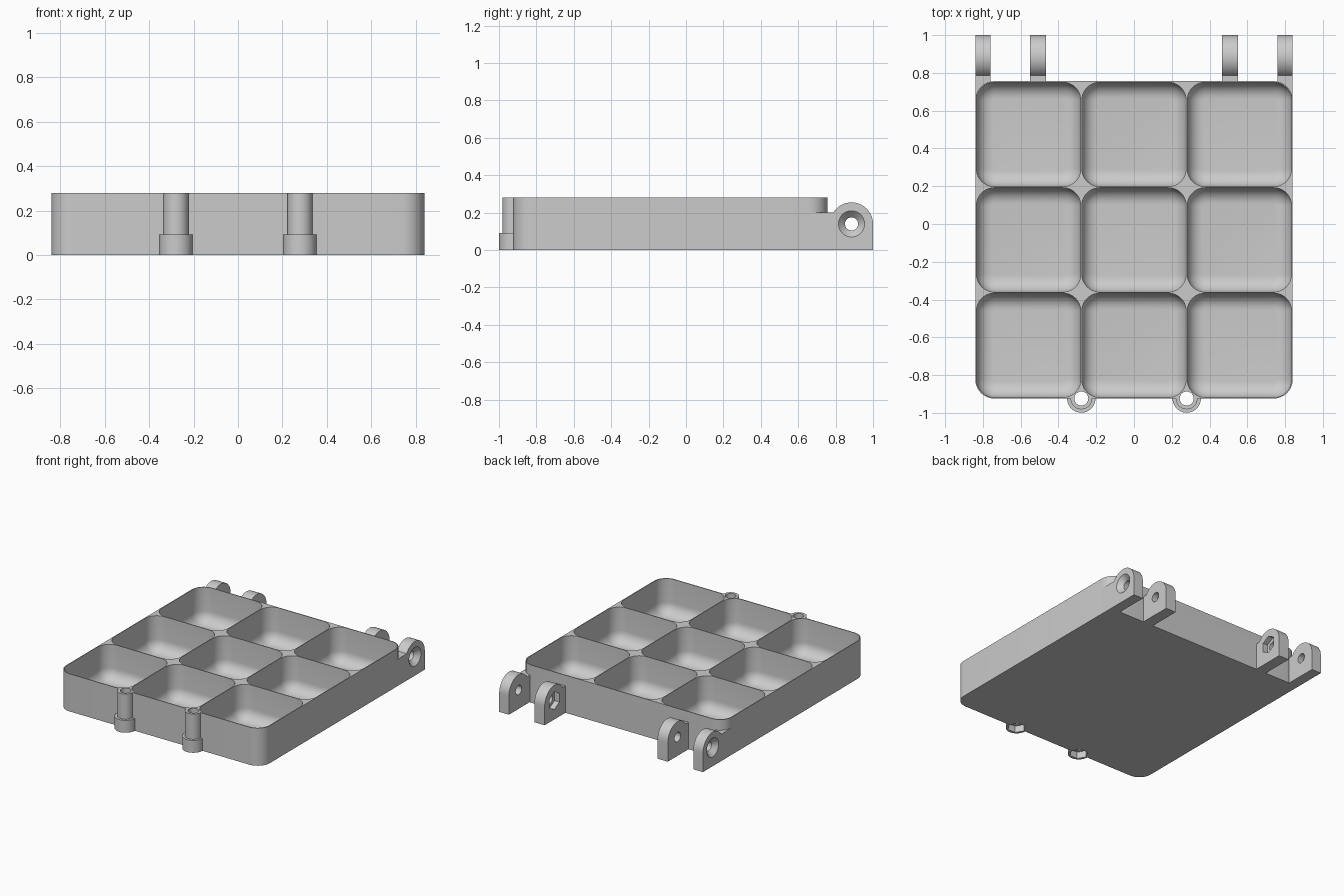
import bpy
import bmesh
from math import sin, cos, pi, radians

cube = bpy.data.objects.get("Cube")
if cube:
    bpy.data.objects.remove(cube, do_unlink=True)

grey = bpy.data.materials.new("plain grey")
grey.use_nodes = True
colour = (0.6, 0.6, 0.6, 1)
grey.diffuse_color = colour
grey.node_tree.nodes["Principled BSDF"].inputs["Base Color"].default_value = colour

HEIGHT = 0.28
PITCH = 0.558
MID_Y = -0.084
HINGE_Y, HINGE_Z = 0.885, 0.14


def loft(name, rings):
    """Closed solid skinned through rings of equal point count."""
    bm = bmesh.new()
    loops = [[bm.verts.new(p) for p in ring] for ring in rings]
    n = len(loops[0])
    for a, b in zip(loops, loops[1:]):
        for i in range(n):
            j = (i + 1) % n
            bm.faces.new((a[i], a[j], b[j], b[i]))
    bm.faces.new(loops[0][::-1])
    bm.faces.new(loops[-1])
    bmesh.ops.recalc_face_normals(bm, faces=bm.faces)
    mesh = bpy.data.meshes.new(name)
    bm.to_mesh(mesh)
    bm.free()
    mesh.materials.append(grey)
    obj = bpy.data.objects.new(name, mesh)
    bpy.context.collection.objects.link(obj)
    return obj


def rounded_square(cx, cy, half, r, z, steps=10):
    pts = []
    for k, (sx, sy) in enumerate(((1, 1), (-1, 1), (-1, -1), (1, -1))):
        for i in range(steps + 1):
            a = (k + i / steps) * pi / 2
            pts.append((cx + sx * (half - r) + r * cos(a),
                        cy + sy * (half - r) + r * sin(a), z))
    return pts


def upright(name, x, y, sections, sides=48):
    """Turned solid along z from (radius, z) pairs."""
    return loft(name, [[(x + r * cos(2 * pi * i / sides), y + r * sin(2 * pi * i / sides), z)
                        for i in range(sides)] for r, z in sections])


def crosswise(name, sections, sides=48):
    """Turned solid along x on the hinge axis from (radius, x) pairs."""
    return loft(name, [[(x, HINGE_Y + r * sin(2 * pi * i / sides),
                         HINGE_Z + r * cos(2 * pi * i / sides))
                        for i in range(sides)] for r, x in sections])


def combine(target, other, operation):
    """Apply an exact boolean and discard the operand."""
    mod = target.modifiers.new(operation.lower(), "BOOLEAN")
    mod.operation = operation
    mod.solver = "EXACT"
    mod.object = other
    bpy.context.view_layer.objects.active = target
    bpy.ops.object.modifier_apply(modifier=mod.name)
    bpy.data.objects.remove(other, do_unlink=True)


# Outer block of the tray
tray = loft("compartment_tray", [rounded_square(0, MID_Y, 0.84, 0.1, z) for z in (0, HEIGHT)])

# Hinge ears: flat foot, round head
ear = [(0.66, 0), (1.0, 0)]
for i in range(25):
    a = radians(148.5 * i / 24)
    ear.append((HINGE_Y + 0.115 * cos(a), HINGE_Z + 0.115 * sin(a)))
ear.append((0.66, 0.2))
for s in (-1, 1):
    for near, far in ((0.465, 0.55), (0.76, 0.84)):
        part = loft("hinge_ear", [[(s * x, y, z) for y, z in ear] for x in (near, far)])
        combine(tray, part, "UNION")

# Front screw posts with wider feet
post_y = MID_Y - 0.84
for s in (-1, 1):
    post = upright("screw_post", s * PITCH / 2, post_y,
                   ((0.075, 0), (0.075, 0.092), (0.057, 0.092), (0.057, HEIGHT)))
    combine(tray, post, "UNION")

# Nine compartments with filleted floors
FLOOR, FILLET = 0.02, 0.085
for col in (-1, 0, 1):
    for row in (-1, 0, 1):
        rings = []
        for i in range(9):
            a = pi / 2 * i / 8
            inset = FILLET * (1 - sin(a))
            z = FLOOR + FILLET * (1 - cos(a))
            rings.append(rounded_square(col * PITCH, MID_Y + row * PITCH,
                                        0.276 - inset, 0.095 - inset, z))
        rings.append(rounded_square(col * PITCH, MID_Y + row * PITCH, 0.276, 0.095, 0.4))
        combine(tray, loft("pocket_cutter", rings), "DIFFERENCE")

# Post bores and hexagonal nut recesses underneath
for s in (-1, 1):
    x = s * PITCH / 2
    combine(tray, upright("bore_cutter", x, post_y, ((0.037, -0.1), (0.037, 0.4))), "DIFFERENCE")
    combine(tray, upright("nut_cutter", x, post_y, ((0.064, -0.1), (0.064, 0.05)), 6), "DIFFERENCE")

# Hinge bores, outer countersinks and inner nut recesses
for s in (-1, 1):
    combine(tray, crosswise("pin_cutter", ((0.035, s * 0.4), (0.035, s * 0.9))), "DIFFERENCE")
    combine(tray, crosswise("sink_cutter", ((0.03, s * 0.8), (0.08, s * 0.85))), "DIFFERENCE")
    combine(tray, crosswise("nut_cutter", ((0.066, s * 0.4), (0.066, s * 0.505)), 6), "DIFFERENCE")

# Smooth curved walls, crisp edges
bpy.ops.object.select_all(action="DESELECT")
tray.select_set(True)
bpy.context.view_layer.objects.active = tray
bpy.ops.object.shade_smooth_by_angle(angle=radians(30))
